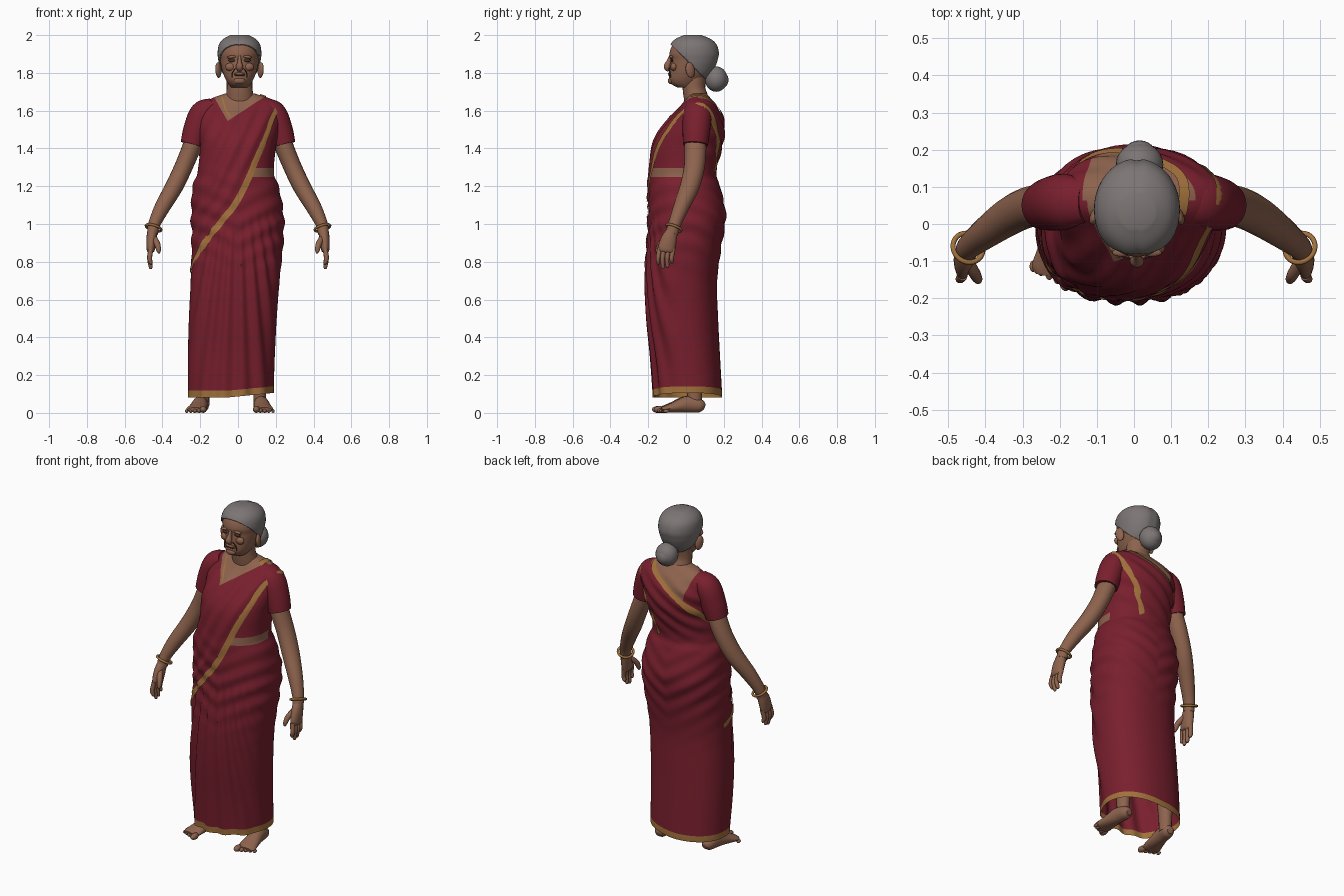
import bpy, bmesh, math
from mathutils import Vector
from mathutils.bvhtree import BVHTree

if "Cube" in bpy.data.objects:
    bpy.data.objects.remove(bpy.data.objects["Cube"], do_unlink=True)


def material(name, *rgb):
    m = bpy.data.materials.new(name)
    m.use_nodes = True
    m.diffuse_color = (*rgb, 1)
    m.node_tree.nodes["Principled BSDF"].inputs["Base Color"].default_value = (*rgb, 1)
    return m


RED = material("crimson cloth", 0.19, 0.014, 0.027)
SKIN = material("brown skin", 0.27, 0.125, 0.075)
GOLD = material("gold trim", 0.36, 0.165, 0.045)
GREY = material("grey hair", 0.2, 0.18, 0.175)
DARK = material("dark crease", 0.07, 0.032, 0.02)


def clamp(v):
    return max(0.0, min(1.0, v))


def spline(pts, n):
    """Catmull-Rom through tuples of any length."""
    out = []
    for i in range(len(pts) - 1):
        quad = [pts[max(i - 1, 0)], pts[i], pts[i + 1], pts[min(i + 2, len(pts) - 1)]]
        for k in range(n):
            t = k / n
            out.append(tuple(b + 0.5 * t * (c - a + t * (2 * a - 5 * b + 4 * c - d + t * (3 * (b - c) + d - a)))
                             for a, b, c, d in zip(*quad)))
    return out + [tuple(pts[-1])]


def finish(name, bm, *mats):
    me = bpy.data.meshes.new(name)
    bm.to_mesh(me)
    ob = bpy.data.objects.new(name, me)
    bpy.context.collection.objects.link(ob)
    for m in mats:
        me.materials.append(m)
    bpy.ops.object.select_all(action="DESELECT")
    ob.select_set(True)
    bpy.context.view_layer.objects.active = ob
    bpy.ops.object.shade_smooth_by_angle(angle=math.radians(45))
    return ob


def skin_rings(rings, bottom=True, closed=True):
    """Bridge rows of points into a bmesh, with optional caps."""
    bm = bmesh.new()
    rows = [[bm.verts.new(p) for p in r] for r in rings]
    n = len(rows[0])
    for lo, hi in zip(rows, rows[1:]):
        for j in range(n if closed else n - 1):
            k = (j + 1) % n
            bm.faces.new((lo[j], lo[k], hi[k], hi[j]))
    if closed:
        bm.faces.new(rows[-1])
        if bottom:
            bm.faces.new(rows[0][::-1])
    return bm


def loft(profile, steps, seg, warp=None, bottom=True, power=0.9):
    """Stack of rounded sections given as (z, xmin, xmax, ymin, ymax)."""
    rings = []
    for z, x0, x1, y0, y1 in spline(profile, steps):
        ring = []
        for j in range(seg):
            a = 2 * math.pi * j / seg
            c, s = math.cos(a), math.sin(a)
            x = (x0 + x1) / 2 + (x1 - x0) / 2 * math.copysign(abs(c) ** power, c)
            y = (y0 + y1) / 2 + (y1 - y0) / 2 * math.copysign(abs(s) ** power, s)
            p = Vector((x, y, z))
            ring.append(warp(p, Vector((c, s, 0))) if warp else p)
        rings.append(ring)
    return skin_rings(rings, bottom)


def tube(name, pts, mat, ref=(0, 1, 0), steps=5, seg=16):
    """Sweep through points (x, y, z, half width, half depth)."""
    path = spline(pts, steps)
    rings = []
    for i, p in enumerate(path):
        t = Vector(path[min(i + 1, len(path) - 1)][:3]) - Vector(path[max(i - 1, 0)][:3])
        a = Vector(ref).cross(t).normalized()
        b = t.normalized().cross(a)
        rings.append([Vector(p[:3]) + a * p[3] * math.cos(q) + b * p[4] * math.sin(q)
                      for q in (2 * math.pi * j / seg for j in range(seg))])
    return finish(name, skin_rings(rings), mat)


def ball(name, loc, size, mat, rot=(0, 0, 0)):
    bpy.ops.mesh.primitive_uv_sphere_add(segments=24, ring_count=14, location=loc, scale=size, rotation=rot)
    ob = bpy.context.object
    ob.name = name
    ob.data.materials.append(mat)
    bpy.ops.object.shade_smooth()
    return ob


# Draped garment: one wrapped body with pleats and folds
SASH = [(0.75, -0.27), (0.89, -0.2), (1.13, 0.0), (1.34, 0.1), (1.64, 0.235)]


def sash_x(z):
    for (z0, a), (z1, b) in zip(SASH, SASH[1:]):
        if z <= z1:
            return a + (b - a) * (z - z0) / (z1 - z0)
    return SASH[-1][1]


def folds(p, n):
    x, y, z = p
    front, back = clamp(-n.y * 1.6), clamp(n.y * 1.6)
    low = clamp((1.08 - z) / 0.3)
    d = 0.008 * low * front * math.sin(55 * x / (0.35 + 0.55 * (1.1 - z)))
    d += 0.005 * math.exp(-((z - 1.0) / 0.2) ** 2) * math.sin(60 * (z - 0.6 * abs(x)) + 2 * n.y)
    s = x - sash_x(z)
    over = clamp(-s / 0.02) * clamp((z - 0.8) / 0.1) * front
    d += over * (0.006 + 0.005 * math.sin(75 * s))
    d += 0.005 * back * clamp((z - 1.25) / 0.1) * math.sin(70 * (z - 0.6 * x))
    d *= clamp((1.68 - z) / 0.12)
    p = p + n * d
    p.z += 0.1 * max(0, x + 0.05) * clamp((0.5 - z) / 0.4)
    return p


BODY = [(0.082, -0.265, 0.19, -0.17, 0.19), (0.118, -0.265, 0.19, -0.172, 0.19),
        (0.3, -0.265, 0.195, -0.185, 0.18), (0.5, -0.26, 0.205, -0.205, 0.17),
        (0.7, -0.25, 0.22, -0.213, 0.165), (0.9, -0.245, 0.24, -0.205, 0.19),
        (1.05, -0.248, 0.242, -0.2, 0.21), (1.2, -0.24, 0.215, -0.195, 0.18),
        (1.27, -0.215, 0.19, -0.19, 0.16), (1.4, -0.2, 0.2, -0.175, 0.188),
        (1.48, -0.205, 0.215, -0.145, 0.203), (1.56, -0.205, 0.23, -0.085, 0.195),
        (1.62, -0.195, 0.235, -0.03, 0.165), (1.66, -0.15, 0.18, 0.0, 0.135),
        (1.69, -0.07, 0.09, 0.02, 0.11)]
bm = loft(BODY, 10, 160, folds, bottom=False)
bm.faces.ensure_lookup_table()
for f in bm.faces[:160 * 10]:
    f.material_index = 1

# Bare skin patches, each bounded by lines in x and z: neckline, back, midriff
PATCHES = [(-1, 0.065, [((-0.055, 1.545), (0.12, 1.66)), ((-0.12, 1.66), (-0.055, 1.545))]),
           (0.065, 1, [((-0.1, 1.515), (0.12, 1.64)), ((-0.14, 1.67), (-0.1, 1.515))]),
           (-1, 0.02, [((0, 1.25), (1, 1.25)), ((1, 1.305), (0, 1.295)), ((0.1, 1.4), (0.04, 1.2))])]
for y0, y1, lines in PATCHES:
    for (px, pz), (qx, qz) in lines:
        near = [f for f in bm.faces if y0 < f.calc_center_median().y < y1 and f.calc_center_median().z > 1.2]
        geom = near + list({e for f in near for e in f.edges}) + list({v for f in near for v in f.verts})
        bmesh.ops.bisect_plane(bm, geom=geom, dist=1e-5, plane_co=(px, 0, pz), plane_no=(qz - pz, 0, px - qx))
    for f in bm.faces:
        c = f.calc_center_median()
        if y0 < c.y < y1 and c.z > 1.2 and all(
                (q[0] - p[0]) * (c.z - p[1]) > (q[1] - p[1]) * (c.x - p[0]) for p, q in lines):
            f.material_index = 2
surface = BVHTree.FromBMesh(bm)
finish("draped_garment", bm, RED, GOLD, SKIN)


def ribbon(name, pts, width, mat, lift=0.006):
    """Thin strip draped on the garment."""
    path = [Vector(p) for p in spline(pts, 10)]
    rows = []
    for i, p in enumerate(path):
        t = path[min(i + 1, len(path) - 1)] - path[max(i - 1, 0)]
        out = p - Vector((0, 0.02, min(p.z, 1.5)))
        side = t.cross(out).normalized()
        row = []
        for k in range(5):
            hit, normal, _, _ = surface.find_nearest(p + side * width * (k / 4 - 0.5))
            row.append(hit + normal * lift)
        rows.append(row)
    return finish(name, skin_rings(rows, closed=False), mat)


ribbon("sash_outer_border", [(-0.25, 0.0, 0.74), (-0.25, -0.09, 0.78), (-0.19, -0.17, 0.89), (-0.1, -0.2, 1.0),
                             (0.0, -0.2, 1.13), (0.1, -0.18, 1.34), (0.17, -0.12, 1.49), (0.225, -0.02, 1.62),
                             (0.215, 0.1, 1.6), (0.15, 0.18, 1.45), (0.08, 0.18, 1.27)], 0.034, GOLD)
ribbon("sash_inner_border", [(0.125, 0.03, 1.67), (0.12, 0.12, 1.645), (0.03, 0.17, 1.59), (-0.085, 0.18, 1.52),
                             (-0.17, 0.12, 1.44), (-0.205, 0.03, 1.37)], 0.03, GOLD)
ribbon("neck_cord", [(-0.085, 0.02, 1.67), (-0.065, -0.05, 1.61), (-0.04, -0.09, 1.565)], 0.009, GOLD, 0.004)

# Neck and head
tube("neck", [(0.01, 0.075, 1.58, 0.08, 0.07), (0.01, 0.055, 1.66, 0.075, 0.065), (0.008, 0.042, 1.72, 0.068, 0.06),
              (0.008, 0.045, 1.8, 0.07, 0.065)], SKIN, seg=24)
HEAD = [(1.722, -0.035, 0.05, -0.045, 0.06), (1.74, -0.05, 0.066, -0.076, 0.08), (1.765, -0.065, 0.081, -0.09, 0.1),
        (1.8, -0.08, 0.096, -0.088, 0.13), (1.84, -0.09, 0.106, -0.085, 0.15), (1.87, -0.095, 0.111, -0.083, 0.16),
        (1.9, -0.098, 0.114, -0.088, 0.166), (1.94, -0.092, 0.108, -0.076, 0.155),
        (1.97, -0.07, 0.086, -0.05, 0.125), (1.992, -0.03, 0.046, -0.005, 0.075)]
finish("head", loft(HEAD, 4, 40, power=1), SKIN)
hair = loft(HEAD, 4, 40, lambda p, n: p + n * (0.01 - 0.005 * math.exp(-((p.x - 0.008) / 0.008) ** 2))
            + Vector((0, 0, 0.008 * clamp((p.z - 1.85) / 0.1))), power=1)
bmesh.ops.bisect_plane(hair, geom=hair.verts[:] + hair.edges[:] + hair.faces[:], plane_co=(0, -0.075, 1.945),
                       plane_no=(0, 1, 1), clear_inner=True)
shell = finish("hair", hair, GREY).modifiers.new("thickness", "SOLIDIFY")
shell.thickness = 0.008
ball("hair_bun", (0.015, 0.16, 1.767), (0.064, 0.06, 0.067), GREY)
ball("hair_bun_coil", (0.015, 0.185, 1.763), (0.045, 0.04, 0.045), GREY)
tube("nose", [(0.008, -0.078, 1.89, 0.008, 0.01), (0.008, -0.09, 1.86, 0.011, 0.013),
              (0.008, -0.1, 1.832, 0.019, 0.018), (0.008, -0.088, 1.812, 0.012, 0.01)], SKIN)
ball("mouth", (0.008, -0.088, 1.787), (0.03, 0.006, 0.004), DARK)
ball("upper_lip", (0.008, -0.086, 1.795), (0.03, 0.01, 0.007), SKIN)
ball("chin", (0.008, -0.08, 1.758), (0.03, 0.016, 0.018), SKIN)

for s, side in ((1, "left"), (-1, "right")):
    # Face details
    cx = 0.008 + s * 0.04
    ball(side + "_eye", (cx, -0.075, 1.866), (0.02, 0.007, 0.008), DARK)
    ball(side + "_brow", (cx, -0.077, 1.885), (0.027, 0.011, 0.008), SKIN, (0, s * 0.15, 0))
    ball(side + "_cheek", (cx + s * 0.008, -0.064, 1.832), (0.028, 0.018, 0.022), SKIN)
    tube(side + "_smile_crease", [(0.008 + s * 0.022, -0.09, 1.825, 0.002, 0.003),
                                  (0.008 + s * 0.038, -0.086, 1.8, 0.003, 0.004),
                                  (0.008 + s * 0.04, -0.082, 1.775, 0.002, 0.003)], DARK, seg=8)
    ball(side + "_ear", (0.008 + s * 0.112, 0.022, 1.815), (0.014, 0.025, 0.042), SKIN, (0.2, 0, s * 0.4))

    # Sleeve and arm
    tube(side + "_sleeve", [(s * 0.13, 0.06, 1.635, 0.035, 0.055), (s * 0.185, 0.06, 1.59, 0.066, 0.075),
                            (s * 0.22, 0.055, 1.5, 0.069, 0.073), (s * 0.243, 0.05, 1.42, 0.062, 0.066)], RED, seg=28)
    tube(side + "_arm", [(s * 0.21, 0.05, 1.5, 0.05, 0.055), (s * 0.24, 0.05, 1.42, 0.05, 0.058),
                         (s * 0.285, 0.045, 1.31, 0.048, 0.055), (s * 0.337, 0.02, 1.2, 0.047, 0.052),
                         (s * 0.4, -0.025, 1.09, 0.041, 0.042), (s * 0.443, -0.06, 1.0, 0.032, 0.034),
                         (s * 0.452, -0.075, 0.95, 0.029, 0.034)], SKIN, seg=20)
    bpy.ops.mesh.primitive_torus_add(location=(s * 0.447, -0.064, 0.98), rotation=(-0.35, -s * 0.3, 0),
                                     major_radius=0.042, minor_radius=0.007, major_segments=28, minor_segments=8)
    bpy.context.object.name = side + "_bangle"
    bpy.context.object.data.materials.append(GOLD)
    bpy.ops.object.shade_smooth()

    # Hand
    tube(side + "_palm", [(s * 0.452, -0.072, 0.965, 0.027, 0.03), (s * 0.458, -0.09, 0.92, 0.027, 0.042),
                          (s * 0.462, -0.105, 0.865, 0.022, 0.045), (s * 0.462, -0.108, 0.85, 0.012, 0.036)], SKIN)
    for i in range(4):
        y, tip = -0.14 + 0.024 * i, (0.785, 0.762, 0.768, 0.79)[i]
        tube(f"{side}_finger_{i + 1}", [(s * 0.461, y, 0.87, 0.013, 0.013), (s * 0.468, y - 0.008, 0.82, 0.013, 0.012),
                                        (s * 0.462, y - 0.006, tip + 0.01, 0.01, 0.01),
                                        (s * 0.46, y - 0.005, tip, 0.004, 0.004)], SKIN, seg=10)
    tube(side + "_thumb", [(s * 0.448, -0.1, 0.93, 0.016, 0.016), (s * 0.428, -0.135, 0.895, 0.016, 0.015),
                           (s * 0.42, -0.15, 0.86, 0.012, 0.012), (s * 0.419, -0.153, 0.845, 0.005, 0.005)],
         SKIN, seg=10)

    # Leg and foot, turned slightly outward
    hx, tx, dy = (0.115, 0.135, 0.0) if s > 0 else (-0.185, -0.222, -0.01)
    at = lambda t: hx + (tx - hx) * t
    tube(side + "_leg", [(hx, 0.045, 0.04, 0.034, 0.04), (hx, 0.045, 0.12, 0.035, 0.04),
                         (hx, 0.04, 0.4, 0.055, 0.06)], SKIN)
    tube(side + "_foot", [(at(0), 0.098 + dy, 0.03, 0.018, 0.016), (at(0.1), 0.075 + dy, 0.037, 0.035, 0.035),
                          (at(0.4), 0.01 + dy, 0.045, 0.04, 0.044), (at(0.7), -0.06 + dy, 0.03, 0.048, 0.029),
                          (at(1), -0.11 + dy, 0.02, 0.053, 0.018), (at(1.1), -0.13 + dy, 0.017, 0.04, 0.012)],
         SKIN, ref=(0, 0, 1))
    for i in range(5):
        r = 0.018 if i == 0 else 0.013 - 0.001 * i
        ball(f"{side}_toe_{i + 1}", (tx + s * (-0.038 + 0.022 * i), -0.14 + 0.009 * i + dy, r),
             (r, r * 1.7, r), SKIN)
